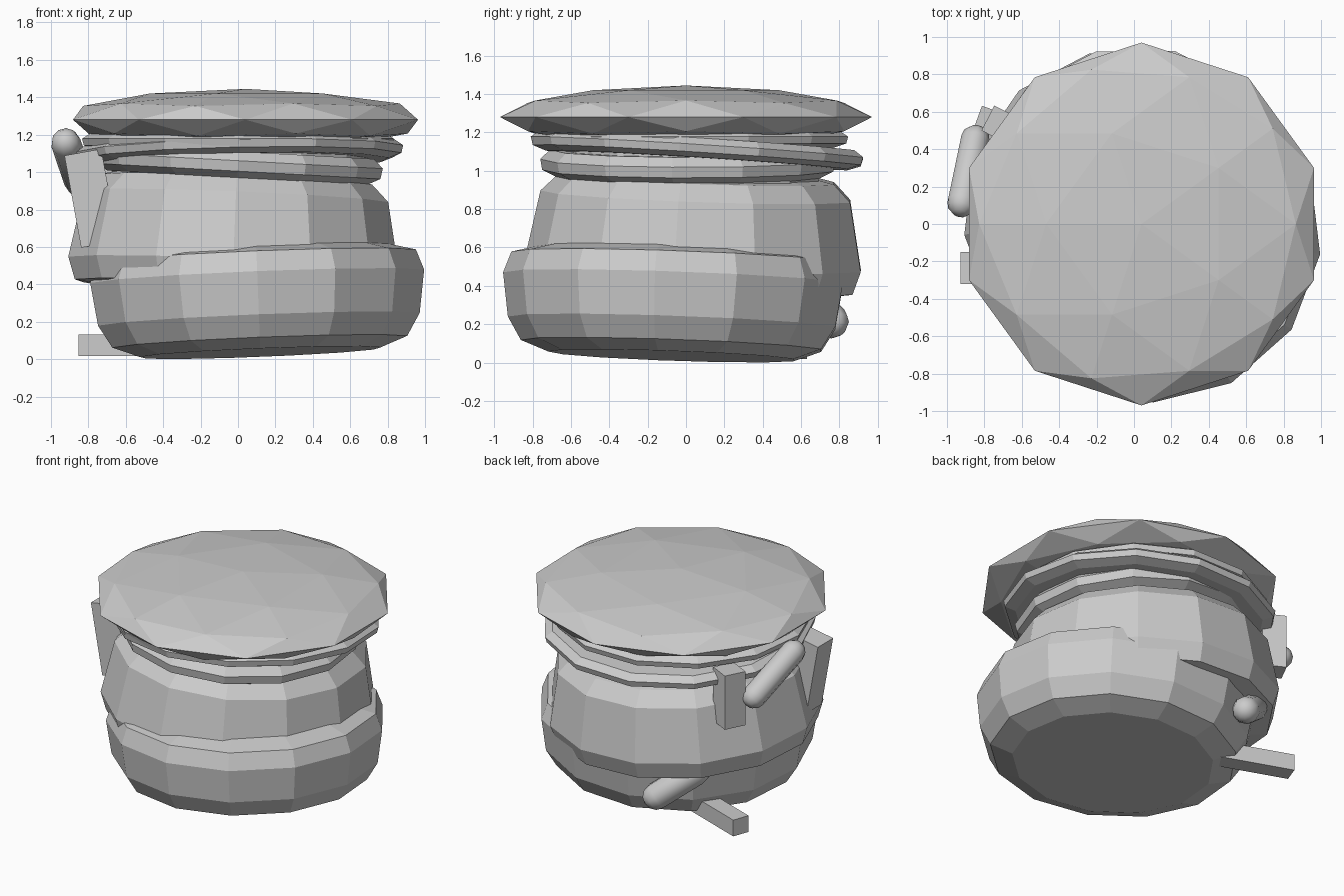
import bpy, bmesh, math
from mathutils import Vector, Matrix

cube = bpy.data.objects.get("Cube")
if cube:
    bpy.data.objects.remove(cube, do_unlink=True)

grey = bpy.data.materials.new("plain_grey")
grey.use_nodes = True
colour = (0.6, 0.6, 0.6, 1)
grey.diffuse_color = colour
grey.node_tree.nodes["Principled BSDF"].inputs["Base Color"].default_value = colour

SIDES = 13


def finish(name, bm, matrix):
    bmesh.ops.recalc_face_normals(bm, faces=bm.faces)
    mesh = bpy.data.meshes.new(name)
    bm.to_mesh(mesh)
    bm.free()
    mesh.materials.append(grey)
    obj = bpy.data.objects.new(name, mesh)
    obj.matrix_world = matrix
    bpy.context.collection.objects.link(obj)
    return obj


def lathe(name, profile, centre, slope=(0, 0), closed=False):
    """Spin (radius, height) points round z, then lean by the x and y slopes."""
    bm = bmesh.new()
    rings = []
    for r, z in profile:
        angles = [2 * math.pi * i / SIDES - math.pi / 2 for i in range(SIDES)]
        rings.append([bm.verts.new((r * math.cos(a), r * math.sin(a), z)) for a in angles])
    pairs = list(zip(rings, rings[1:]))
    if closed:
        pairs.append((rings[-1], rings[0]))
    else:
        bm.faces.new(rings[0])
        bm.faces.new(rings[-1])
    for low, high in pairs:
        for i in range(SIDES):
            j = (i + 1) % SIDES
            bm.faces.new((low[i], low[j], high[j], high[i]))
    lean = Matrix.Rotation(slope[1], 4, 'X') @ Matrix.Rotation(-slope[0], 4, 'Y')
    return finish(name, bm, Matrix.Translation(centre) @ lean)


def ring(name, radius, height, centre, slope):
    h = height / 2
    section = [(radius - 0.2, -h), (radius - 0.08, -h), (radius - 0.01, -h * 0.5),
               (radius, h * 0.3), (radius - 0.05, h), (radius - 0.2, h)]
    return lathe(name, section, centre, slope, closed=True)


def box(name, size, centre, turn=0, lean=0):
    bm = bmesh.new()
    bmesh.ops.create_cube(bm, size=1, matrix=Matrix.Diagonal((*size, 1)))
    rot = Matrix.Rotation(turn, 4, 'Z') @ Matrix.Rotation(lean, 4, 'Y')
    return finish(name, bm, Matrix.Translation(centre) @ rot)


def capsule(name, start, end, radius):
    start, end = Vector(start), Vector(end)
    axis = end - start
    bm = bmesh.new()
    bmesh.ops.create_uvsphere(bm, u_segments=10, v_segments=6, radius=radius)
    # split along the middle and pull the halves apart
    middle = [v for v in bm.verts if abs(v.co.z) < 0.001]
    edges = [e for e in bm.edges if all(v in middle for v in e.verts)]
    top = [v for v in bm.verts if v.co.z > 0.001]
    bmesh.ops.split_edges(bm, edges=edges)
    upper = {v for f in bm.faces if f.calc_center_median().z > 0 for v in f.verts}
    for v in upper:
        v.co.z += axis.length
    rims = [e for e in bm.edges if e.is_boundary]
    bmesh.ops.bridge_loops(bm, edges=rims)
    rot = axis.to_track_quat('Z', 'Y').to_matrix().to_4x4()
    obj = finish(name, bm, Matrix.Translation(start) @ rot)
    obj.data.shade_smooth()
    return obj


# Two bulging body sections, one slumped over the other
lathe("lower_body",
      [(0.65, 0.035), (0.795, 0.09), (0.867, 0.21), (0.9, 0.44), (0.86, 0.55), (0.7, 0.59)],
      (0.12, -0.07, 0), (0.04, -0.035))
lathe("upper_body",
      [(0.7, 0.37), (0.85, 0.39), (0.89, 0.51), (0.82, 0.87), (0.73, 0.96), (0.6, 0.99)],
      (-0.045, 0.03, 0), (-0.04, -0.035))

# Neck with three loose rings
lathe("neck", [(0.68, 0.9), (0.68, 1.25)], (0.02, 0.03, 0))
ring("lower_neck_ring", 0.78, 0.14, (0.0, 0.02, 1.04), (-0.055, 0))
ring("middle_neck_ring", 0.88, 0.1, (0.01, 0.07, 1.105), (0.02, -0.063))
ring("upper_neck_ring", 0.84, 0.09, (0.0, 0.03, 1.165), (0, 0))

# Faceted flat lid
bm = bmesh.new()
bmesh.ops.create_icosphere(bm, subdivisions=2, radius=1,
                           matrix=Matrix.Diagonal((0.97, 0.97, 0.165, 1)))
finish("lid", bm, Matrix.Translation((0.04, 0, 1.28)) @ Matrix.Rotation(math.pi, 4, 'Z'))

# Small blocks and pegs stuck to the side
box("front_side_block", (0.2, 0.17, 0.5), (-0.785, -0.235, 0.86), lean=-0.18)
box("back_side_block", (0.16, 0.15, 0.38), (-0.71, 0.53, 0.945), turn=math.radians(-27))
box("bottom_block", (0.56, 0.12, 0.115), (-0.57, 0.48, 0.075), turn=math.radians(-200))
capsule("upper_peg", (-0.92, 0.115, 1.155), (-0.85, 0.45, 0.95), 0.08)
capsule("lower_peg", (-0.3, 0.76, 0.215), (-0.5, 0.6, 0.38), 0.09)
